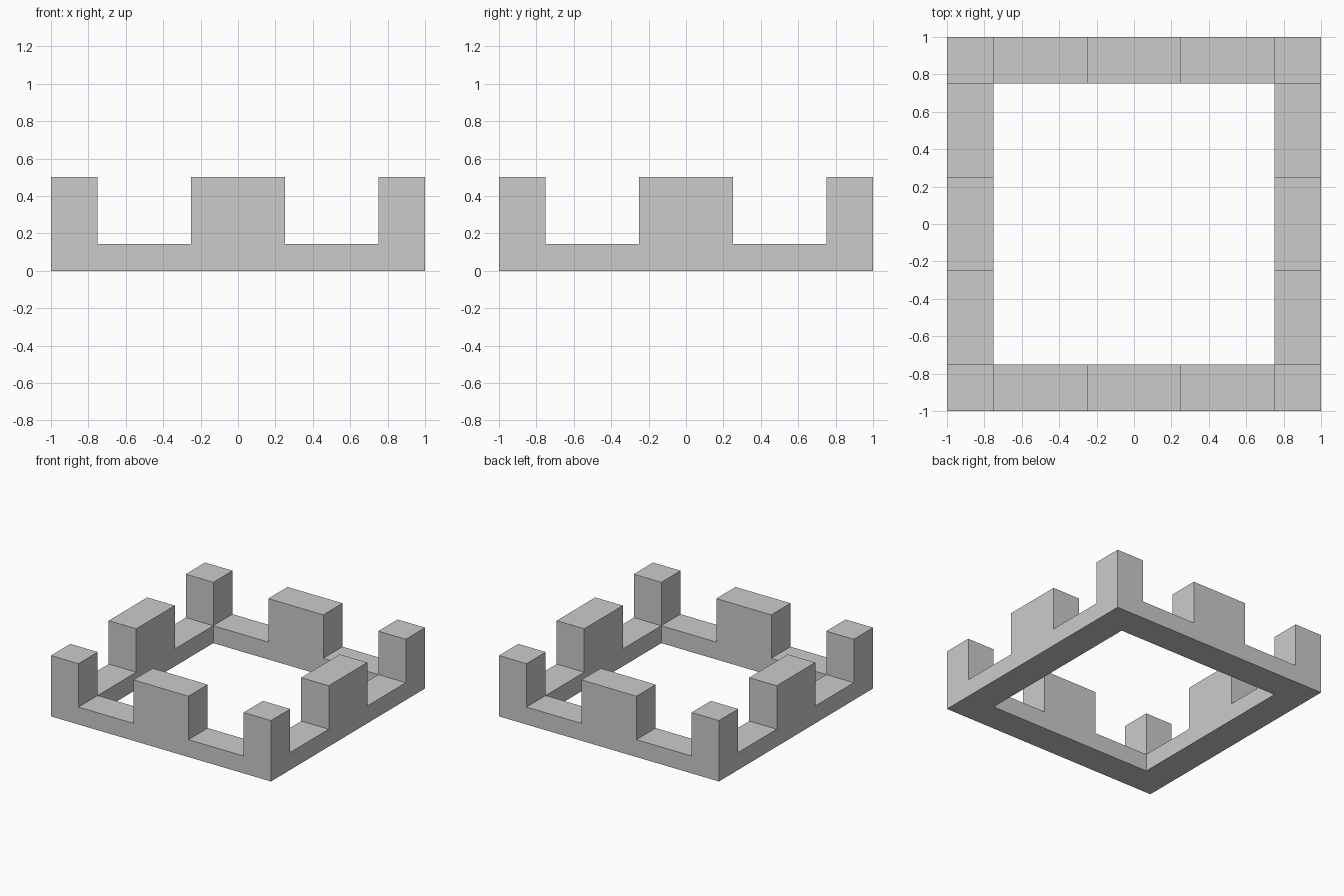
import bpy, bmesh

if "Cube" in bpy.data.objects:
    bpy.data.objects.remove(bpy.data.objects["Cube"])

CUTS = [-1.0, -0.75, -0.25, 0.25, 0.75, 1.0]   # wall thickness and merlon spacing
WALL_H, TOP_H = 0.143, 0.5

bm = bmesh.new()


def raise_faces(faces, height):
    """Extrude faces straight up and return the new top faces."""
    geom = bmesh.ops.extrude_face_region(bm, geom=faces)["geom"]
    verts = [g for g in geom if isinstance(g, bmesh.types.BMVert)]
    bmesh.ops.translate(bm, verts=verts, vec=(0, 0, height))
    return [g for g in geom if isinstance(g, bmesh.types.BMFace)]


# Square ring footprint
grid = {}
ring = []
for i in range(5):
    for j in range(5):
        if i in (0, 4) or j in (0, 4):
            keys = [(i, j), (i + 1, j), (i + 1, j + 1), (i, j + 1)]
            for a, b in keys:
                if (a, b) not in grid:
                    grid[a, b] = bm.verts.new((CUTS[a], CUTS[b], 0))
            ring.append(bm.faces.new([grid[k] for k in keys]))

# Low wall
tops = raise_faces(ring, WALL_H)


# Merlons at the corners and the middle of each side
def is_merlon(face):
    c = face.calc_center_median()
    return all(abs(v) < 0.1 or abs(v) > 0.75 for v in (c.x, c.y))


raise_faces([f for f in tops if is_merlon(f)], TOP_H - WALL_H)

bmesh.ops.recalc_face_normals(bm, faces=bm.faces[:])
mesh = bpy.data.meshes.new("battlement")
bm.to_mesh(mesh)
bm.free()
bpy.context.collection.objects.link(bpy.data.objects.new("battlement", mesh))
